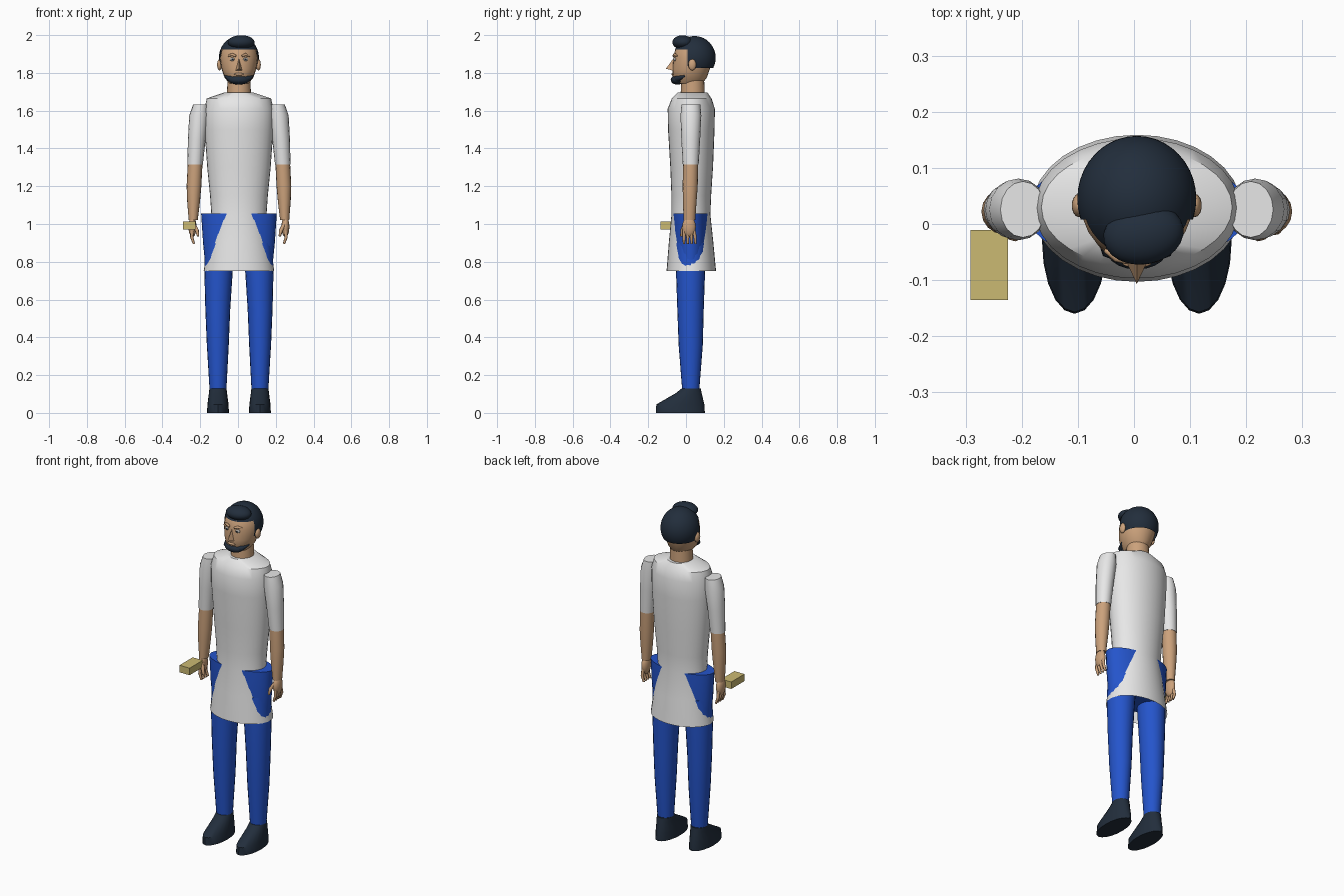
import bpy, bmesh, math
from mathutils import Vector, Matrix

if "Cube" in bpy.data.objects:
    bpy.data.objects.remove(bpy.data.objects["Cube"])

CX = 0.005  # body centre line


def material(name, rgb):
    m = bpy.data.materials.new(name)
    m.use_nodes = True
    m.diffuse_color = (*rgb, 1)
    bsdf = m.node_tree.nodes["Principled BSDF"]
    bsdf.inputs["Base Color"].default_value = (*rgb, 1)
    bsdf.inputs["Roughness"].default_value = 0.8
    return m


SKIN = material("skin", (0.60, 0.36, 0.20))
CLOTH = material("white_cloth", (0.80, 0.80, 0.80))
BLUE = material("blue_trousers", (0.018, 0.09, 0.60))
DARK = material("dark_navy", (0.016, 0.027, 0.045))
GOLD = material("pale_gold", (0.60, 0.49, 0.17))
EYE = material("eye_grey", (0.42, 0.40, 0.37))


def finish(name, bm, mat, angle=35):
    bmesh.ops.recalc_face_normals(bm, faces=bm.faces)
    me = bpy.data.meshes.new(name)
    bm.to_mesh(me)
    bm.free()
    ob = bpy.data.objects.new(name, me)
    bpy.context.collection.objects.link(ob)
    me.materials.append(mat)
    bpy.ops.object.select_all(action='DESELECT')
    ob.select_set(True)
    bpy.context.view_layer.objects.active = ob
    bpy.ops.object.shade_smooth_by_angle(angle=math.radians(angle))
    return ob


def loft(name, rings, mat, sides=24, bottom=True):
    """Skin elliptical rings (z, x, y, radius x, radius y), top to bottom."""
    bm = bmesh.new()
    loops = []
    for z, x, y, rx, ry in rings:
        loops.append([bm.verts.new((CX + x + rx * math.cos(a), y + ry * math.sin(a), z))
                      for a in (math.tau * i / sides for i in range(sides))])
    for a, b in zip(loops, loops[1:]):
        for i in range(sides):
            j = (i + 1) % sides
            bm.faces.new((a[i], a[j], b[j], b[i]))
    bm.faces.new(loops[0])
    if bottom:
        bm.faces.new(loops[-1])
    return finish(name, bm, mat)


def ball(bm, centre, radii, u=20, v=14):
    m = Matrix.Translation(Vector(centre) + Vector((CX, 0, 0))) @ Matrix.Diagonal((*radii, 1))
    bmesh.ops.create_uvsphere(bm, u_segments=u, v_segments=v, radius=1, matrix=m)


def ellipsoid(name, centre, radii, mat, u=20, v=14):
    bm = bmesh.new()
    ball(bm, centre, radii, u, v)
    return finish(name, bm, mat, 60)


def tube(name, points, radii, mat):
    """Rounded tapering tube along a path."""
    cu = bpy.data.curves.new(name, 'CURVE')
    cu.dimensions = '3D'
    cu.bevel_depth = 1
    cu.bevel_resolution = 2
    cu.use_fill_caps = True
    sp = cu.splines.new('POLY')
    sp.points.add(len(points) - 1)
    for p, co, r in zip(sp.points, points, radii):
        p.co = (co[0] + CX, co[1], co[2], 1)
        p.radius = r
    ob = bpy.data.objects.new(name, cu)
    bpy.context.collection.objects.link(ob)
    cu.materials.append(mat)
    return ob


# Long shirt, open at the hem
loft("shirt", [
    (1.695, 0, 0.035, 0.08, 0.08), (1.665, 0, 0.03, 0.17, 0.105),
    (1.61, 0, 0.028, 0.183, 0.125), (1.5, 0, 0.028, 0.182, 0.123),
    (1.3, 0, 0.03, 0.168, 0.113), (1.15, 0, 0.028, 0.153, 0.105),
    (1.05, 0, 0.026, 0.146, 0.103), (0.9, 0, 0.027, 0.165, 0.118),
    (0.75, 0, 0.028, 0.187, 0.131)], CLOTH, 32, bottom=False)

# Trouser hips, showing through at the sides
loft("trouser_hips", [
    (1.055, 0, 0.025, 0.2, 0.096), (0.9, 0, 0.025, 0.19, 0.098),
    (0.8, 0, 0.025, 0.18, 0.09)], BLUE, 32)

for s, side in ((1, "left"), (-1, "right")):
    # Legs and shoes
    loft(side + "_leg", [
        (0.9, s * 0.1, 0.025, 0.078, 0.08), (0.75, s * 0.108, 0.024, 0.075, 0.077),
        (0.55, s * 0.112, 0.024, 0.066, 0.07), (0.36, s * 0.112, 0.025, 0.058, 0.064),
        (0.13, s * 0.111, 0.025, 0.045, 0.046)], BLUE, 20)
    loft(side + "_shoe", [
        (0.13, s * 0.111, 0.028, 0.045, 0.05), (0.105, s * 0.111, 0.015, 0.048, 0.068),
        (0.045, s * 0.111, -0.03, 0.056, 0.127), (0, s * 0.111, -0.03, 0.058, 0.13)], DARK, 20)

    # Sleeves and arms
    loft(side + "_sleeve", [
        (1.632, s * 0.203, 0.026, 0.04, 0.05), (1.575, s * 0.211, 0.026, 0.052, 0.055),
        (1.45, s * 0.223, 0.025, 0.047, 0.05), (1.315, s * 0.232, 0.025, 0.041, 0.042)], CLOTH, 16)
    loft(side + "_forearm", [
        (1.32, s * 0.232, 0.025, 0.039, 0.04), (1.2, s * 0.238, 0.022, 0.039, 0.04),
        (1.12, s * 0.24, 0.02, 0.034, 0.036), (1.02, s * 0.242, 0.018, 0.024, 0.031)], SKIN, 16)

    # Hands with four fingers and a thumb
    ellipsoid(side + "_palm", (s * 0.246, 0.016, 0.985), (0.021, 0.036, 0.055), SKIN, 16, 10)
    for i in range(4):
        y = -0.009 + i * 0.017
        tube(f"{side}_finger_{i + 1}",
             [(s * 0.248, y, 0.965), (s * 0.25, y * 1.15, 0.93), (s * 0.238, y * 1.2, 0.895)],
             [0.009, 0.0085, 0.006], SKIN)
    tube(side + "_thumb", [(s * 0.24, -0.005, 1.0), (s * 0.222, -0.02, 0.965),
                           (s * 0.216, -0.025, 0.935)], [0.011, 0.01, 0.006], SKIN)

    # Ears, eyes and brows
    ellipsoid(side + "_ear", (s * 0.103, 0.033, 1.843), (0.013, 0.021, 0.03), SKIN, 14, 10)
    ellipsoid(side + "_eye", (s * 0.034, -0.058, 1.872), (0.015, 0.009, 0.01), EYE, 14, 8)
    ellipsoid(side + "_pupil", (s * 0.034, -0.066, 1.872), (0.005, 0.003, 0.005), DARK, 10, 8)
    tube(side + "_brow", [(s * 0.016, -0.066, 1.89), (s * 0.036, -0.06, 1.897),
                          (s * 0.056, -0.046, 1.89)], [0.006, 0.008, 0.005], SKIN)

# Neck and head
loft("neck", [(1.77, 0, 0.036, 0.06, 0.06), (1.66, 0, 0.035, 0.065, 0.065)], SKIN)
loft("head", [
    (1.985, 0, 0.045, 0.03, 0.03), (1.965, 0, 0.044, 0.065, 0.065),
    (1.93, 0, 0.042, 0.09, 0.098), (1.88, 0, 0.038, 0.1, 0.104),
    (1.82, 0, 0.027, 0.092, 0.099), (1.775, 0, 0.02, 0.076, 0.09),
    (1.745, 0, 0.018, 0.052, 0.07)], SKIN)

# Nose wedge and mouth
bm = bmesh.new()
pts = [(0, -0.06, 1.885), (-0.022, -0.06, 1.81), (0.022, -0.06, 1.81), (0, -0.107, 1.822)]
v = [bm.verts.new((x + CX, y, z)) for x, y, z in pts]
for f in ((0, 1, 3), (0, 3, 2), (1, 2, 3), (0, 2, 1)):
    bm.faces.new([v[i] for i in f])
finish("nose", bm, SKIN)
ellipsoid("lips", (0, -0.07, 1.793), (0.026, 0.008, 0.007), SKIN, 14, 8)

# Beard: chin tuft and jaw strap
ellipsoid("chin_beard", (0, -0.045, 1.763), (0.055, 0.036, 0.025), DARK)
tube("jaw_beard", [(-0.071, -0.005, 1.785), (-0.05, -0.045, 1.77), (0, -0.06, 1.762),
                   (0.05, -0.045, 1.77), (0.071, -0.005, 1.785)],
     [0.007, 0.016, 0.02, 0.016, 0.007], DARK)

# Hair cap cut along the hairline, plus swept front
bm = bmesh.new()
ball(bm, (0, 0.045, 1.88), (0.106, 0.112, 0.115), 40, 28)
for co, no in (((0, 0, 1.825), (0, 0, 1)), ((0, 0, 1.925), (0, 0, 1)), ((0, 0.008, 0), (0, 1, 0))):
    bmesh.ops.bisect_plane(bm, geom=bm.verts[:] + bm.edges[:] + bm.faces[:],
                           plane_co=co, plane_no=no)
doomed = []
for f in bm.faces:
    c = f.calc_center_median()
    if c.z < 1.825 or (c.y < 0.008 and c.z < 1.925):
        doomed.append(f)
bmesh.ops.delete(bm, geom=doomed, context='FACES')
finish("hair_cap", bm, DARK, 60)
bm = bmesh.new()
ball(bm, (0.012, -0.018, 1.962), (0.072, 0.054, 0.037), 24, 16)
bmesh.ops.rotate(bm, verts=bm.verts, cent=(0.017, -0.018, 1.962),
                 matrix=Matrix.Rotation(math.radians(10), 3, 'Z'))
finish("hair_front", bm, DARK, 60)

# Small block held beside the right hand
bm = bmesh.new()
bmesh.ops.create_cube(bm, size=1, matrix=Matrix.Translation((-0.258, -0.073, 0.993))
                      @ Matrix.Diagonal((0.066, 0.124, 0.042, 1)))
finish("held_block", bm, GOLD)
